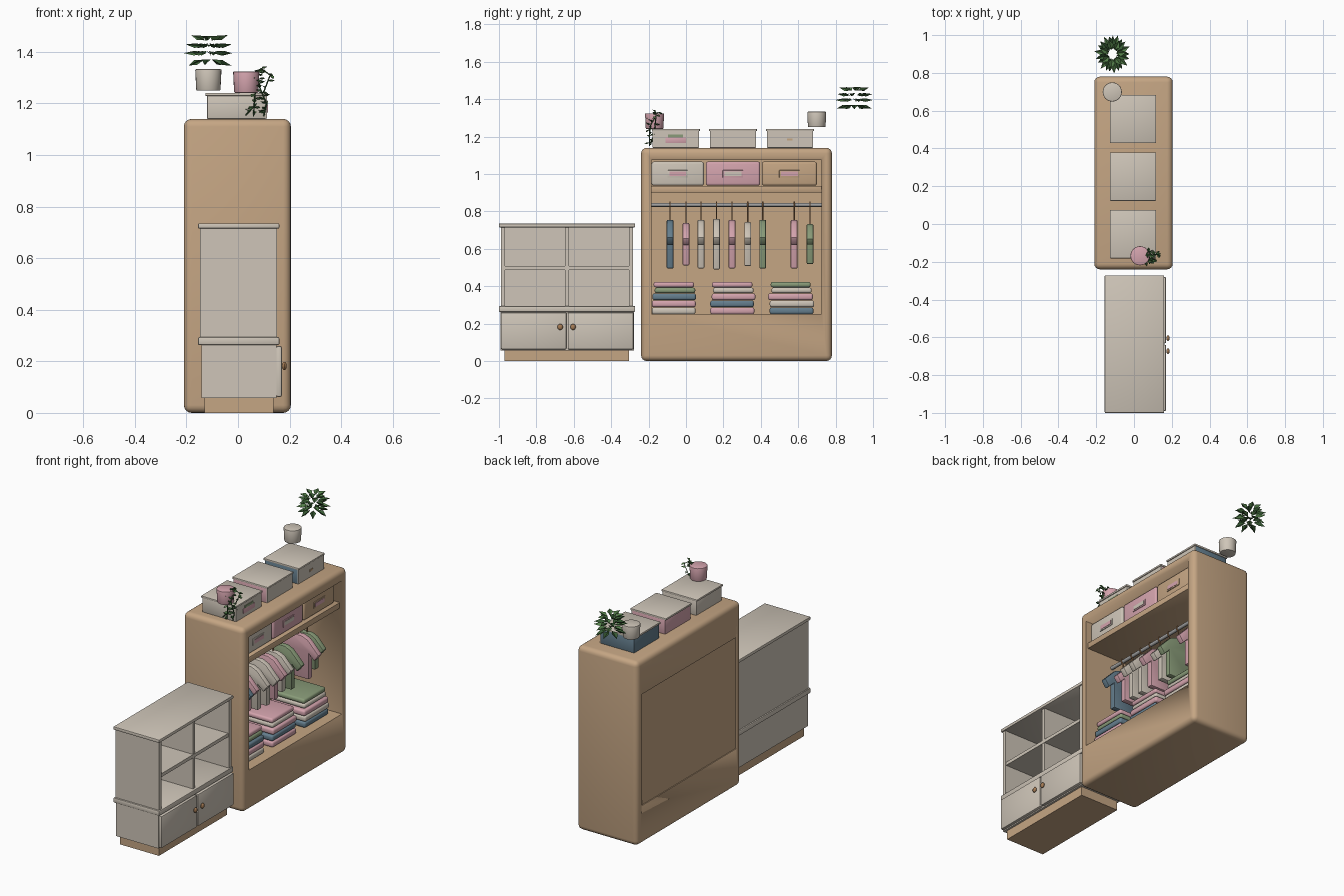
import bpy, bmesh, math, random
from mathutils import Vector

if "Cube" in bpy.data.objects:
    bpy.data.objects.remove(bpy.data.objects["Cube"])

random.seed(4)


def mat(name, r, g, b):
    m = bpy.data.materials.new(name)
    m.diffuse_color = (r, g, b, 1)
    m.use_nodes = True
    m.node_tree.nodes["Principled BSDF"].inputs["Base Color"].default_value = m.diffuse_color
    return m


TAN = mat("tan wood", 0.56, 0.38, 0.23)
CREAM = mat("cream", 0.62, 0.56, 0.48)
PINK = mat("pink", 0.66, 0.37, 0.42)
BLUE = mat("slate blue", 0.13, 0.21, 0.27)
GREEN = mat("sage green", 0.25, 0.33, 0.19)
LEAF = mat("leaf green", 0.09, 0.22, 0.07)
DARK = mat("dark leaf green", 0.04, 0.11, 0.035)
METAL = mat("grey metal", 0.36, 0.36, 0.36)
KNOB = mat("brown wood", 0.38, 0.20, 0.09)


def finish(name, bm, m, bevel=0.0, seg=2, smooth=True):
    bmesh.ops.recalc_face_normals(bm, faces=bm.faces)
    me = bpy.data.meshes.new(name)
    bm.to_mesh(me)
    bm.free()
    me.materials.append(m)
    o = bpy.data.objects.new(name, me)
    bpy.context.collection.objects.link(o)
    bpy.context.view_layer.objects.active = o
    bpy.ops.object.select_all(action='DESELECT')
    o.select_set(True)
    if bevel:
        b = o.modifiers.new("bevel", 'BEVEL')
        b.width, b.segments = bevel, seg
        bpy.ops.object.modifier_apply(modifier="bevel")
    if smooth:
        bpy.ops.object.shade_smooth_by_angle(angle=math.radians(35))
    return o


def box(name, x, y, z, m, bevel=0.0, seg=2):
    bm = bmesh.new()
    bmesh.ops.create_cube(bm, size=1)
    for v in bm.verts:
        v.co = [r[0] + (c + 0.5) * (r[1] - r[0]) for c, r in zip(v.co, (x, y, z))]
    return finish(name, bm, m, bevel, seg)


def tube(name, pts, radius, m, sides=8):
    cu = bpy.data.curves.new(name, 'CURVE')
    cu.dimensions, cu.bevel_depth, cu.use_fill_caps = '3D', radius, True
    cu.bevel_resolution = max(0, sides // 4 - 1)
    s = cu.splines.new('POLY')
    s.points.add(len(pts) - 1)
    for p, c in zip(s.points, pts):
        p.co = (*c, 1)
    cu.materials.append(m)
    o = bpy.data.objects.new(name, cu)
    bpy.context.collection.objects.link(o)
    return o


def cut(o, x, y, z):
    c = box("cutter", x, y, z, TAN)
    c.hide_render = True
    bpy.context.view_layer.objects.active = o
    b = o.modifiers.new("cut", 'BOOLEAN')
    b.object, b.operation = c, 'DIFFERENCE'
    bpy.ops.object.modifier_apply(modifier="cut")
    bpy.data.objects.remove(c)


# wardrobe shell with open front and shallow back panel
shell = box("wardrobe_shell", (-0.21, 0.205), (-0.24, 0.78), (0, 1.14), TAN, 0.03, 4)
cut(shell, (-0.165, 0.4), (-0.185, 0.725), (0.25, 1.075))
cut(shell, (-0.4, -0.205), (-0.19, 0.73), (0.24, 0.93))
box("wardrobe_shelf", (-0.17, 0.19), (-0.19, 0.73), (0.90, 0.937), TAN, 0.004)
tube("hanging_rod", [(0.01, -0.187, 0.835), (0.01, 0.727, 0.835)], 0.011, METAL, 12)

# drawers above the shelf with label plates
for i, (y0, y1, m, lab) in enumerate([(-0.184, 0.096, CREAM, PINK), (0.106, 0.396, PINK, CREAM),
                                      (0.406, 0.70, TAN, PINK)]):
    c = (y0 + y1) / 2
    box(f"drawer_{i+1}", (-0.13, 0.17), (y0, y1), (0.938, 1.066), m, 0.012, 3)
    box(f"drawer_label_frame_{i+1}", (0.168, 0.174), (c - 0.055, c + 0.055), (0.98, 1.02), m, 0.002)
    box(f"drawer_label_{i+1}", (0.17, 0.176), (c - 0.045, c + 0.045), (0.988, 1.012), lab)

# storage boxes on top
for i, (y0, m) in enumerate([(-0.178, CREAM), (0.127, PINK), (0.432, BLUE)]):
    y1 = y0 + 0.248
    box(f"storage_box_{i+1}", (-0.12, 0.108), (y0, y1), (1.14, 1.23), m, 0.003)
    box(f"storage_box_front_{i+1}", (0.106, 0.112), (y0, y1), (1.142, 1.23), CREAM)
    box(f"storage_box_lid_{i+1}", (-0.127, 0.117), (y0 - 0.004, y1 + 0.004), (1.229, 1.241), CREAM, 0.003)
box("box_label_leaf", (0.11, 0.116), (-0.095, -0.015), (1.195, 1.21), GREEN)
box("box_label", (0.11, 0.116), (-0.11, 0.0), (1.165, 1.195), PINK, 0.002)
box("box_tag", (0.11, 0.116), (0.54, 0.57), (1.178, 1.19), TAN)

# hanging shirts: half outline mirrored, extruded along the rod
HALF = [(0.035, 0.755), (0.075, 0.738), (0.15, 0.66), (0.118, 0.618), (0.082, 0.655), (0.082, 0.495)]
SHIRTS = [(-0.085, BLUE, 1), (0, PINK, 0.87), (0.08, CREAM, 1), (0.163, CREAM, 1.04), (0.246, PINK, 1),
          (0.33, CREAM, 0.9), (0.41, GREEN, 1), (0.578, PINK, 1), (0.663, GREEN, 0.82)]
for i, (y, m, s) in enumerate(SHIRTS):
    bm = bmesh.new()
    pts = HALF + [(-x, z) for x, z in reversed(HALF)]
    f = bm.faces.new([bm.verts.new((0.01 + x * s, y - 0.018, 0.625 + (z - 0.625) * s)) for x, z in pts])
    g = bmesh.ops.extrude_face_region(bm, geom=[f])
    for v in g['geom']:
        if isinstance(v, bmesh.types.BMVert):
            v.co.y += 0.036
    finish(f"shirt_{i+1}", bm, m, 0.006, 2)
    top = 0.625 + 0.125 * s
    tube(f"hanger_hook_{i+1}", [(0.01, y, top), (0.01, y, 0.815), (0.025, y, 0.83), (0.02, y, 0.848),
                                (0.005, y, 0.85)], 0.004, KNOB)

# folded clothes
STACKS = [(-0.062, [CREAM, PINK, BLUE, GREEN, PINK]), (0.25, [PINK, BLUE, PINK, CREAM, PINK]),
          (0.563, [BLUE, CREAM, PINK, CREAM, GREEN])]
for i, (c, cols) in enumerate(STACKS):
    z = 0.25
    for j, m in enumerate(cols):
        h = 0.0375 if j < 3 else 0.031
        w = (0.118 if j < 3 else 0.107) + random.uniform(-0.002, 0.002)
        d = c + random.uniform(-0.005, 0.005)
        box(f"folded_{i+1}_{j+1}", (0.02 - w, 0.03 + w), (d - w, d + w), (z, z + h - 0.001), m, 0.012, 3)
        z += h

# low cabinet: plinth, lower body, doors, knobs
box("cabinet_plinth", (-0.13, 0.137), (-0.97, -0.305), (0, 0.06), TAN)
box("cabinet_body", (-0.142, 0.15), (-0.992, -0.279), (0.057, 0.265), CREAM)
box("cabinet_worktop", (-0.155, 0.16), (-1.0, -0.272), (0.263, 0.294), CREAM, 0.005)
for n, y0, y1, ky in [("left", -0.99, -0.639, -0.673), ("right", -0.632, -0.28, -0.604)]:
    box(f"door_{n}", (0.148, 0.17), (y0, y1), (0.062, 0.26), CREAM, 0.007)
    bm = bmesh.new()
    bmesh.ops.create_uvsphere(bm, u_segments=12, v_segments=8, radius=1)
    for v in bm.verts:
        v.co = (0.18 + v.co.x * 0.009, ky + v.co.y * 0.015, 0.182 + v.co.z * 0.016)
    finish(f"knob_{n}", bm, KNOB)

# open hutch above
box("hutch_back", (-0.147, -0.13), (-0.988, -0.283), (0.29, 0.72), CREAM)
box("hutch_side_left", (-0.147, 0.152), (-0.99, -0.968), (0.29, 0.72), CREAM)
box("hutch_side_right", (-0.147, 0.152), (-0.305, -0.283), (0.29, 0.72), CREAM)
box("hutch_divider", (-0.14, 0.145), (-0.648, -0.626), (0.29, 0.72), CREAM)
box("hutch_shelf", (-0.14, 0.147), (-0.97, -0.3), (0.487, 0.508), CREAM)
box("hutch_top", (-0.155, 0.16), (-1.0, -0.272), (0.715, 0.735), CREAM, 0.004)

# plant pots
for n, x, y, z, m in [("pink", 0.032, -0.168, 1.241, PINK), ("cream", -0.115, 0.699, 1.25, CREAM)]:
    bm = bmesh.new()
    bmesh.ops.create_cone(bm, cap_ends=True, segments=24, radius1=0.047, radius2=0.051, depth=0.083)
    bmesh.ops.translate(bm, verts=bm.verts, vec=(x, y, z + 0.0415))
    finish(f"pot_{n}", bm, m, 0.004)


# pointed, folded leaf
def leaf(bm, p, d, length, width):
    p, d = Vector(p), Vector(d).normalized()
    side = d.cross(Vector((0, 0, 1))).normalized() * width / 2
    up = side.cross(d).normalized() * width * 0.25
    a, tip, mid = bm.verts.new(p), bm.verts.new(p + d * length), bm.verts.new(p + d * length * 0.5 - up)
    for s in (side, -side):
        bm.faces.new([a, mid, tip, bm.verts.new(p + d * length * 0.45 + s + up)])


# leafy plant in tiers, at its offset position
for t, (z, tilt, r) in enumerate([(1.37, -0.28, 0.095), (1.395, 0.0, 0.1), (1.42, 0.1, 0.095), (1.445, 0.3, 0.08)]):
    bm = bmesh.new()
    for k in range(7):
        a = 2 * math.pi * (k + t * 0.37) / 7
        d = (0.8 * math.cos(a), math.sin(a), tilt)
        leaf(bm, (-0.113 + d[0] * 0.025, 0.9 + d[1] * 0.025, z), d, r - 0.022, 0.036)
    finish(f"plant_leaves_{t+1}", bm, LEAF if t % 2 else DARK, smooth=False)

# trailing vines
VINES = [[(0.05, -0.165, 1.31), (0.09, -0.165, 1.335), (0.125, -0.16, 1.31), (0.09, -0.17, 1.22), (0.03, -0.19, 1.155)],
         [(0.05, -0.16, 1.31), (0.075, -0.15, 1.33), (0.085, -0.19, 1.26), (0.11, -0.195, 1.2), (0.10, -0.195, 1.15)],
         [(0.04, -0.18, 1.32), (0.07, -0.195, 1.29), (0.065, -0.195, 1.22), (0.06, -0.195, 1.15)]]
for i, pts in enumerate(VINES):
    tube(f"vine_stem_{i+1}", pts, 0.003, DARK, 4)
    bm = bmesh.new()
    for p, q in zip(pts, pts[1:]):
        for k in range(4):
            pos = Vector(p).lerp(Vector(q), k / 4)
            a = random.uniform(0, 6.28)
            leaf(bm, pos, (math.cos(a), 0.6 * math.sin(a), random.uniform(-0.5, 0.4)), 0.028, 0.018)
    finish(f"vine_leaves_{i+1}", bm, DARK if i == 1 else LEAF, smooth=False)
